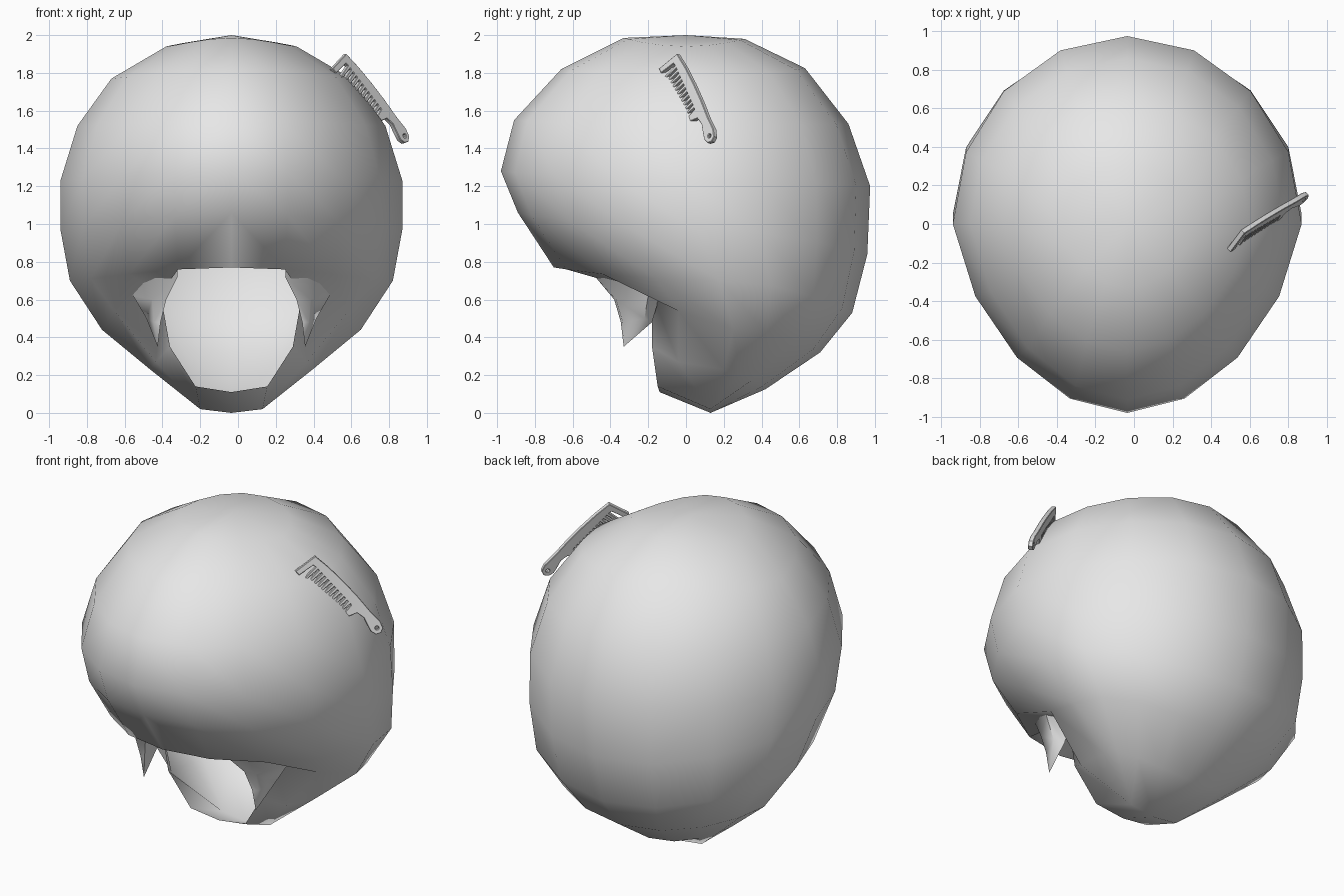
import bpy, bmesh, math
from mathutils import Vector, Matrix

if "Cube" in bpy.data.objects:
    bpy.data.objects.remove(bpy.data.objects["Cube"])

CX = -0.035  # mirror plane of the hair

grey = bpy.data.materials.new("plain grey")
grey.diffuse_color = (0.8, 0.8, 0.8, 1)
grey.use_nodes = True
grey.node_tree.nodes["Principled BSDF"].inputs["Base Color"].default_value = grey.diffuse_color


def finish(ob, angle):
    ob.data.materials.append(grey)
    bpy.ops.object.select_all(action='DESELECT')
    ob.select_set(True)
    bpy.context.view_layer.objects.active = ob
    bpy.ops.object.shade_smooth_by_angle(angle=math.radians(angle))


def mirrored(name, bm, angle):
    me = bpy.data.meshes.new(name)
    bm.to_mesh(me)
    bm.free()
    ob = bpy.data.objects.new(name, me)
    bpy.context.collection.objects.link(ob)
    ob.location.x = CX
    finish(ob, angle)
    m = ob.modifiers.new("mirror", 'MIRROR')
    m.use_clip = True
    m.merge_threshold = 0.002
    return ob


def ring(zs, hw, yw, zf, yf, zb, yb):
    """Half ring from front (k=0) over the side (k=4) to the back (k=8)."""
    pts = []
    for k in range(9):
        a = math.pi * k / 8
        s, c = math.sin(a), math.cos(a)
        ye, ze = (yf, zf) if c > 0 else (yb, zb)
        x = hw * s * (1 - 0.15 * max(c, 0))
        if k in (0, 8):
            x = 0
        pts.append((x, yw + (ye - yw) * abs(c), zs + (ze - zs) * c * c))
    return pts


# --- hair shell: half rings from crown to nape, open at the face ---
rows = [
    ring(1.94, .345, 0, 1.985, -.33, 1.98, .31),
    ring(1.77, .635, 0, 1.82, -.66, 1.825, .63),
    ring(1.52, .815, 0, 1.55, -.91, 1.53, .86),
    ring(1.23, .905, 0, 1.28, -.98, 1.20, .975),
    ring(.97, .905, .05, 1.06, -.89, .84, .96),
    ring(.70, .855, .18, .77, -.70, .53, .88),
    ring(.44, .685, .25, .81, -.50, .32, .71),
    ring(.23, .43, .20, .35, -.18, .125, .42),
]
# underside of the fringe and the face opening
rows[6][:4] = [(0, -.5, .81), (.28, -.5, .81), (.375, -.18, .63), (.62, -.04, .54)]
rows[7][2:4] = [(.325, -.18, .35), (.40, -.04, .27)]

bm = bmesh.new()
crown = bm.verts.new((0, 0, 2))
grid = [[bm.verts.new(p) if not (i == 7 and k < 2) else None
         for k, p in enumerate(r)] for i, r in enumerate(rows)]
for k in range(8):
    bm.faces.new((crown, grid[0][k], grid[0][k + 1]))
for i in range(7):
    for k in range(2 if i == 6 else 0, 8):
        bm.faces.new((grid[i][k], grid[i + 1][k], grid[i + 1][k + 1], grid[i][k + 1]))
# nape, closing the bottom
b0, b1, b2, b3 = [bm.verts.new(p) for p in
                  [(0, -.14, .11), (.19, -.15, .14), (.165, .13, .02), (0, .13, 0)]]
n = grid[7]
for f in [(n[2], b1, b2, n[3]), (n[3], b2, n[4]), (n[4], b2, n[5]), (n[5], b2, n[6]),
          (n[6], b2, b3, n[7]), (n[7], b3, n[8]), (b1, b0, b3, b2)]:
    bm.faces.new(f)
mirrored("hair_shell", bm, 65)

# --- sideburns: pointed tufts lofted from the temple down to a tip ---
loft = [
    [(.29, -.52, .83), (.50, -.47, .84), (.74, -.06, .74), (.42, -.08, .72)],
    [(.285, -.48, .72), (.40, -.45, .74), (.65, -.10, .70), (.39, -.13, .66)],
    [(.345, -.38, .60), (.42, -.37, .60), (.52, -.20, .62), (.39, -.15, .58)],
    [(.375, -.345, .48), (.41, -.335, .48), (.45, -.22, .50), (.40, -.18, .48)],
]
bm = bmesh.new()
g = [[bm.verts.new(p) for p in r] for r in loft]
tip = bm.verts.new((.39, -.33, .35))
bm.faces.new(g[0])
for j in range(4):
    j2 = (j + 1) % 4
    for a, b in zip(g, g[1:]):
        bm.faces.new((a[j], b[j], b[j2], a[j2]))
    bm.faces.new((g[-1][j], tip, g[-1][j2]))
bmesh.ops.recalc_face_normals(bm, faces=bm.faces)
mirrored("sideburns", bm, 65)

# --- comb: flat outline with teeth and a hole in the handle ---
outline = [(0, 0), (.10, -.012), (.22, -.018), (.34, -.018), (.46, -.012), (.54, -.014),
           (.58, .0), (.592, .025), (.58, .05), (.55, .06), (.51, .05), (.46, .035),
           (.41, .045), (.39, .095), (.362, .10), (.358, .04)]
TEETH = 11
for t in range(TEETH):
    u = .336 - t * .028
    length = .10 + .025 * t / TEETH
    outline += [(u + .007, .036), (u + .004, length), (u - .004, length), (u - .007, .036)]
outline += [(.026, .04), (.012, .137), (-.014, .137)]
hole = [(.557 + .014 * math.cos(a * math.pi / 4), .023 + .014 * math.sin(a * math.pi / 4))
        for a in range(8)]

cu = bpy.data.curves.new("comb", 'CURVE')
cu.dimensions = '2D'
cu.fill_mode = 'BOTH'
cu.extrude = .011
cu.bevel_depth = .003
cu.bevel_resolution = 0
for pts in (outline, hole):
    sp = cu.splines.new('POLY')
    sp.points.add(len(pts) - 1)
    for p, (u, v) in zip(sp.points, pts):
        p.co = (u, v, 0, 1)
    sp.use_cyclic_u = True
comb = bpy.data.objects.new("comb", cu)
bpy.context.collection.objects.link(comb)
# tilt the comb into the side of the hair
U = Vector((.34, .20, -.445)).normalized()
V = Vector((-.05, -.08, -.10))
V = (V - U * V.dot(U)).normalized()
N = U.cross(V)
comb.matrix_world = Matrix.Translation((.565, -.04, 1.895)) @ Matrix((U, V, N)).transposed().to_4x4()
bpy.ops.object.select_all(action='DESELECT')
comb.select_set(True)
bpy.context.view_layer.objects.active = comb
bpy.ops.object.convert(target='MESH')
finish(bpy.context.object, 40)
